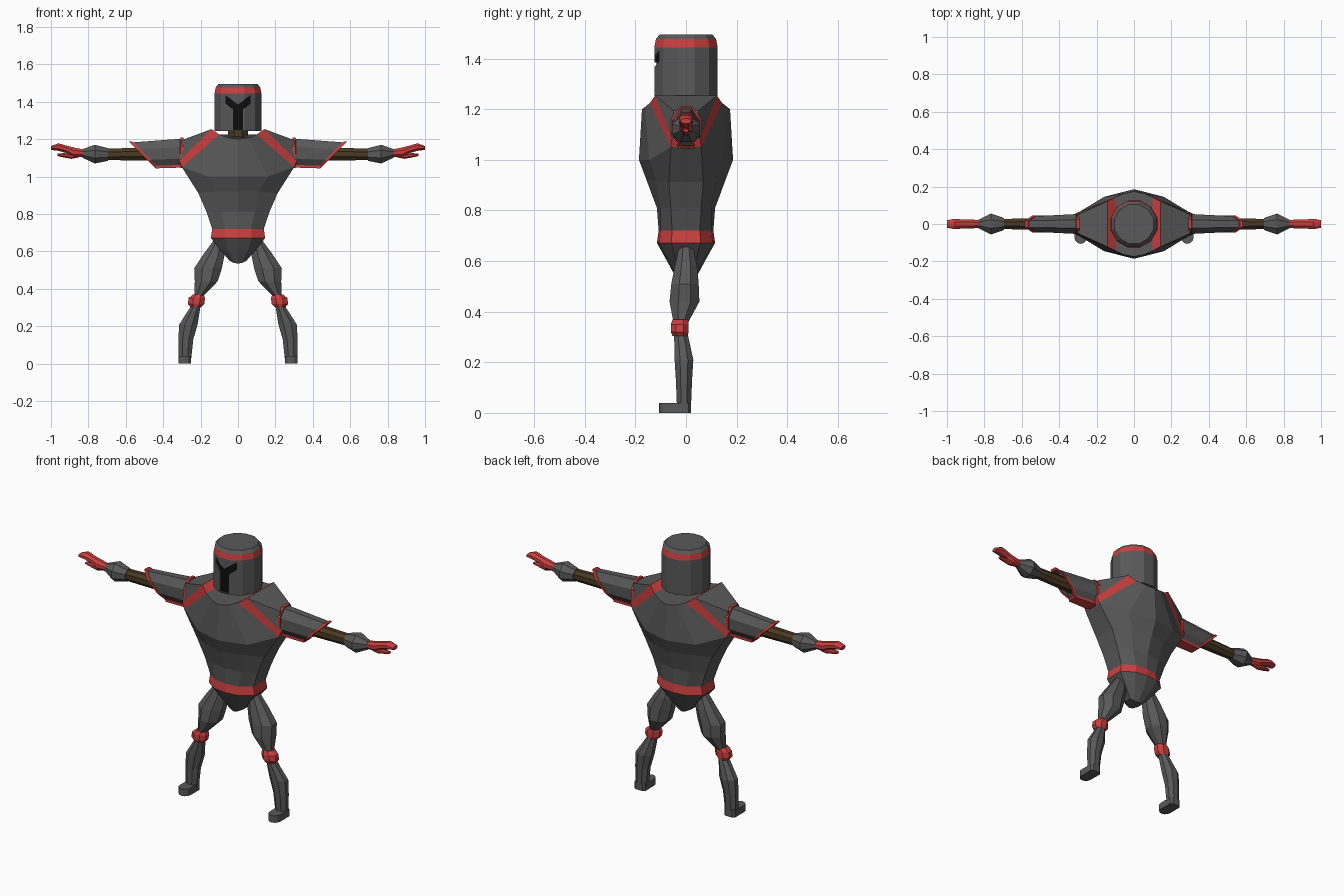
import bpy, bmesh
from math import pi, cos, sin

if "Cube" in bpy.data.objects:
    bpy.data.objects.remove(bpy.data.objects["Cube"])


def material(name, rgb):
    m = bpy.data.materials.new(name)
    m.diffuse_color = (*rgb, 1)
    m.use_nodes = True
    m.node_tree.nodes["Principled BSDF"].inputs["Base Color"].default_value = m.diffuse_color
    return m


GREY = material("steel_grey", (0.10, 0.10, 0.10))
RED = material("trim_red", (0.60, 0.05, 0.05))
BROWN = material("cloth_brown", (0.07, 0.04, 0.018))
BLACK = material("slit_black", (0.004, 0.004, 0.004))


def loft(name, rings, bands=GREY, side=1):
    """Skin matching rings of points, cap both ends; bands gives one material or one per band."""
    bm = bmesh.new()
    vs = [[bm.verts.new((side * x, y, z)) for x, y, z in r] for r in rings]
    n = len(rings[0])
    mats = bands if isinstance(bands, list) else [bands] * (len(rings) - 1)
    slots = list(dict.fromkeys(mats))
    for a, b, m in zip(vs, vs[1:], mats):
        for i in range(n):
            j = (i + 1) % n
            bm.faces.new((a[i], a[j], b[j], b[i])).material_index = slots.index(m)
    bm.faces.new(vs[0]).material_index = slots.index(mats[0])
    bm.faces.new(vs[-1]).material_index = slots.index(mats[-1])
    bmesh.ops.recalc_face_normals(bm, faces=bm.faces)
    me = bpy.data.meshes.new(name)
    bm.to_mesh(me)
    bm.free()
    for m in slots:
        me.materials.append(m)
    ob = bpy.data.objects.new(name, me)
    bpy.context.collection.objects.link(ob)
    return ob


def angles(n):
    return [2 * pi * (i + 0.5) / n for i in range(n)]


def ring_z(z, cx, cy, rx, ry, n=8):
    """Flat-sided horizontal ring; rx and ry are half widths."""
    k = 1 / cos(pi / n)
    return [(cx + rx * k * cos(a), cy + ry * k * sin(a), z) for a in angles(n)]


def ring_x(x, cz, ry, rz, shear=0, n=8):
    """Ring across the arm; shear slants it along the arm."""
    k = 1 / cos(pi / n)
    return [(x + shear * rz * k * sin(a), ry * k * cos(a), cz + rz * k * sin(a)) for a in angles(n)]


def boolean(ob, cutter, op):
    mod = ob.modifiers.new("cut", 'BOOLEAN')
    mod.operation, mod.object, mod.solver = op, cutter, 'EXACT'
    bpy.context.view_layer.update()
    me = bpy.data.meshes.new_from_object(ob.evaluated_get(bpy.context.evaluated_depsgraph_get()))
    ob.modifiers.clear()
    ob.data = me


# Helmet with a red crown band
def helmet_ring(z, r):
    return ring_z(z, 0, 0, r, r, 12)


helmet = loft("helmet", [helmet_ring(1.245, .125), helmet_ring(1.445, .125),
                         helmet_ring(1.477, .119), helmet_ring(1.495, .105)], [GREY, RED, GREY])

# Y-shaped face slit, cut into the helmet and filled with black set a little back
slit = [(0, 1.385), (.066, 1.432), (.066, 1.392), (.026, 1.36), (.026, 1.25)]
slit += [(-x, z) for x, z in reversed(slit[1:])]
cutter = loft("slit_cutter", [[(x, y, z) for x, z in slit] for y in (-.2, -.06)], BLACK)
cutter.hide_render = True
face_slit = loft("face_slit", [helmet_ring(1.24, .117), helmet_ring(1.44, .117)], BLACK)
boolean(helmet, cutter, 'DIFFERENCE')
boolean(face_slit, cutter, 'INTERSECT')
bpy.data.objects.remove(cutter)

# Neck
loft("neck", [ring_z(1.15, 0, 0, .053, .053), ring_z(1.3, 0, 0, .053, .053)], BROWN)

# Torso: each ring is front centre, front corner and side corner, mirrored round
def torso_ring(c, m, s):
    q = [c, m, s]
    back = [(x, -y, z) for x, y, z in reversed(q)]
    half = q + back
    return half + [(-x, y, z) for x, y, z in reversed(half[1:-1])]


torso = [
    ((0, -.174, 1.20), (.055, -.163, 1.208), (.10, -.143, 1.225)),
    ((0, -.186, 1.00), (.16, -.145, 1.0), (.30, -.06, 1.05)),
    ((0, -.156, .92), (.11, -.118, .92), (.212, -.068, .912)),
    ((0, -.115, .81), (.09, -.10, .81), (.168, -.06, .81)),
    ((0, -.108, .72), (.07, -.10, .72), (.138, -.055, .72)),
    ((0, -.115, .672), (.075, -.105, .672), (.145, -.058, .672)),
    ((0, -.075, .60), (.05, -.068, .60), (.092, -.04, .605)),
    ((0, -.04, .535), (.02, -.034, .538), (.045, -.02, .55)),
]
loft("torso", [torso_ring(*r) for r in torso], [GREY, GREY, GREY, GREY, RED, GREY, GREY])


def shoulder_ring(x1, y1, z1, x2, y2, z2):
    return [(x1, -y1, z1), (x1, y1, z1), (x2, y2, z2), (x2, -y2, z2)]


for side, tag in ((1, "left"), (-1, "right")):
    # Shoulder with its slanting red strap
    loft(tag + "_shoulder", [shoulder_ring(.10, .143, 1.225, .30, .06, 1.05),
                             shoulder_ring(.142, .122, 1.254, .315, .056, 1.083),
                             shoulder_ring(.30, .05, 1.195, .317, .05, 1.09)], [RED, GREY], side)

    # Upper arm guard: red rims, slanted hollow outer end
    loft(tag + "_arm_guard", [ring_x(.292, 1.128, .06, .082), ring_x(.308, 1.127, .06, .082),
                              ring_x(.309, 1.127, .053, .075), ring_x(.495, 1.117, .042, .066, 1),
                              ring_x(.496, 1.117, .046, .071, 1), ring_x(.512, 1.116, .046, .071, 1),
                              ring_x(.512, 1.116, .037, .06, 1), ring_x(.47, 1.116, .037, .06, 1)],
         [RED, RED, GREY, RED, RED, RED, GREY], side)
    loft(tag + "_guard_trim", [[(x, y, z) for y, z in ((-w, h), (w, h), (w, h + .014), (-w, h + .014))]
                               for x, w, h in ((.305, .036, 1.048), (.44, .03, 1.044))], RED, side)

    # Forearm, cuff and hand
    loft(tag + "_forearm", [ring_x(.40, 1.122, .034, .036), ring_x(.74, 1.118, .026, .03)], BROWN, side)
    loft(tag + "_cuff", [ring_x(.695, 1.118, .032, .034), ring_x(.765, 1.12, .056, .05),
                         ring_x(.832, 1.124, .022, .023)], GREY, side)
    loft(tag + "_hand", [ring_x(.822, 1.125, .02, .019), ring_x(.88, 1.13, .025, .026),
                         ring_x(.915, 1.145, .024, .02), ring_x(.96, 1.158, .028, .02),
                         ring_x(1.0, 1.153, .02, .01)], RED, side)
    loft(tag + "_thumb", [ring_x(.85, 1.115, .014, .012), ring_x(.89, 1.108, .015, .013),
                          ring_x(.93, 1.114, .014, .012), ring_x(.965, 1.116, .01, .006)], RED, side)

    # Thigh, knee band and shin
    loft(tag + "_thigh", [ring_z(.655, .105, 0, .028, .028), ring_z(.58, .13, 0, .058, .044),
                          ring_z(.51, .16, -.004, .074, .054), ring_z(.44, .17, -.006, .061, .059),
                          ring_z(.36, .21, -.02, .024, .03)], GREY, side)
    loft(tag + "_knee_band", [ring_z(.37, .212, -.022, .028, .03), ring_z(.35, .22, -.025, .044, .035),
                              ring_z(.32, .224, -.025, .044, .035), ring_z(.303, .225, -.023, .03, .03)],
         RED, side)
    loft(tag + "_shin", [ring_z(.31, .225, -.02, .025, .027), ring_z(.21, .265, -.008, .049, .037),
                         ring_z(.13, .279, -.008, .04, .032), ring_z(.03, .284, -.008, .034, .028)],
         GREY, side)

    # Foot with a rounded toe
    toe = [(.285 + .034 * cos(a), -.072 + .034 * sin(a)) for a in [pi + pi * i / 6 for i in range(7)]]
    sole = toe + [(.319, .01), (.307, .02), (.263, .02), (.251, .01)]
    loft(tag + "_foot", [[(x, y, z) for x, y in sole] for z in (0, .04)], GREY, side)
